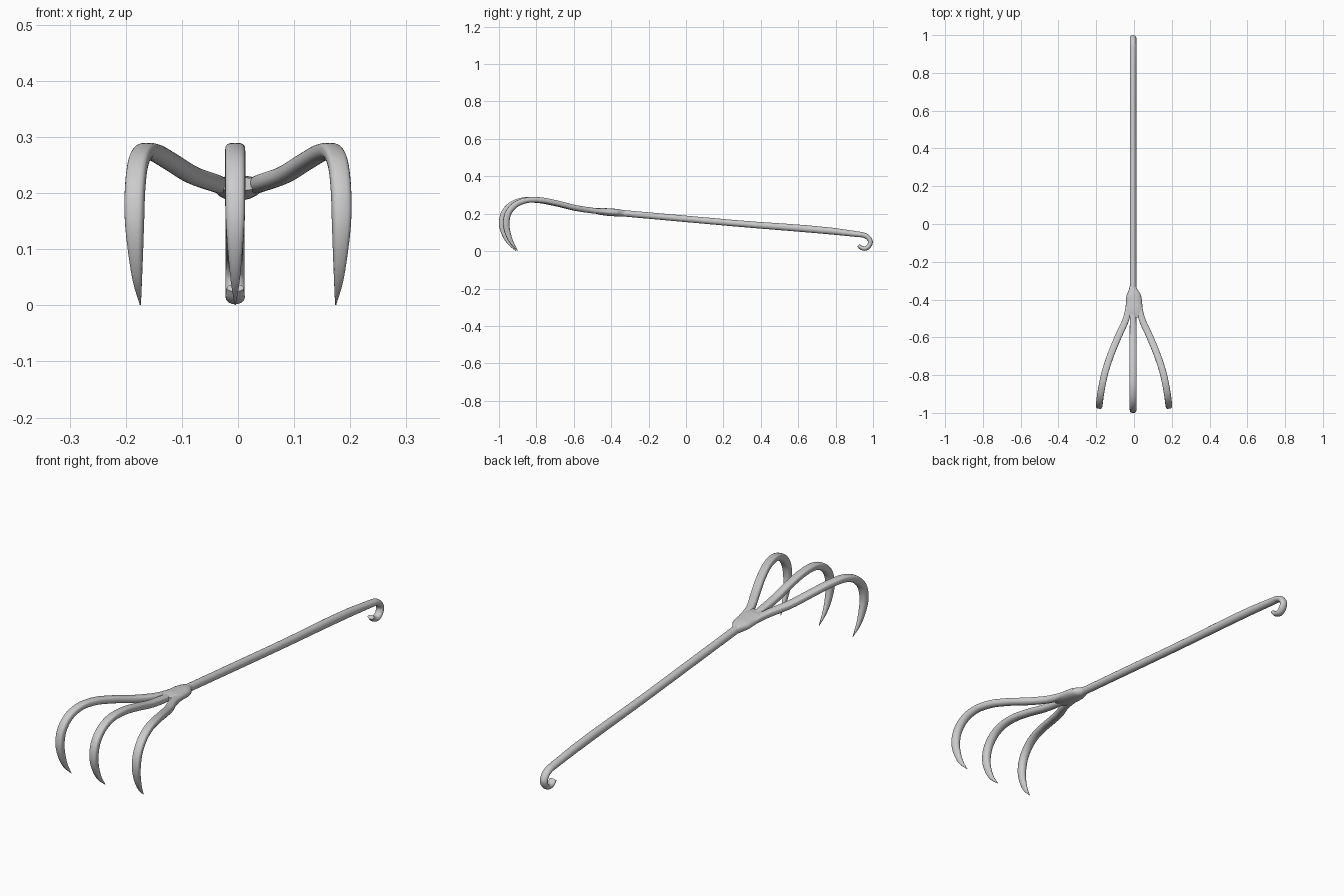
import bpy, bmesh, math
from mathutils import Vector

if "Cube" in bpy.data.objects:
    bpy.data.objects.remove(bpy.data.objects["Cube"])

SIDES = 20
CX = -0.005  # the handle and middle tine sit just off centre


def smooth_path(keys, steps):
    """Chord-weighted Hermite spline through (x, y, z, half_width, half_height)."""
    n = len(keys)
    d = [math.dist(keys[i][:3], keys[i + 1][:3]) for i in range(n - 1)]
    slope = [[(b - a) / d[i] for a, b in zip(keys[i], keys[i + 1])] for i in range(n - 1)]
    tan = [slope[0]]
    for i in range(1, n - 1):
        w = d[i] / (d[i - 1] + d[i])
        tan.append([p * w + q * (1 - w) for p, q in zip(slope[i - 1], slope[i])])
    tan.append(slope[-1])
    out = []
    for i in range(n - 1):
        for s in range(steps):
            t = s / steps
            h0, h1 = 2 * t**3 - 3 * t**2 + 1, 3 * t**2 - 2 * t**3
            g0, g1 = (t**3 - 2 * t**2 + t) * d[i], (t**3 - t**2) * d[i]
            out.append([h0 * a + h1 * b + g0 * m + g1 * k
                        for a, b, m, k in zip(keys[i], keys[i + 1], tan[i], tan[i + 1])])
    out.append(list(keys[-1]))
    return out


def sweep(name, keys, steps=5, back=None):
    """Sweep an oval; back squares off the outer half of the section per key fraction."""
    pts = smooth_path(keys, steps)
    pos = [Vector(p[:3]) for p in pts]
    bm = bmesh.new()
    rings = []
    side = Vector((1, 0, 0))
    for i, p in enumerate(pts):
        tan = (pos[min(i + 1, len(pos) - 1)] - pos[max(i - 1, 0)]).normalized()
        side = (side - tan * side.dot(tan)).normalized()
        up = side.cross(tan)
        rw, rh = max(p[3], 0.0008), max(p[4], 0.0008)
        ring = []
        for k in range(SIDES):
            a = 2 * math.pi * k / SIDES
            c, s = math.cos(a), math.sin(a)
            if back and s < 0:
                c = math.copysign(abs(c) ** back, c)
                s = -abs(s) ** back
            ring.append(bm.verts.new(pos[i] + side * rw * c + up * rh * s))
        rings.append(ring)
    for r0, r1 in zip(rings, rings[1:]):
        for k in range(SIDES):
            j = (k + 1) % SIDES
            bm.faces.new((r0[k], r0[j], r1[j], r1[k]))
    bm.faces.new(rings[0])
    bm.faces.new(rings[-1])
    bmesh.ops.recalc_face_normals(bm, faces=bm.faces)
    me = bpy.data.meshes.new(name)
    bm.to_mesh(me)
    bm.free()
    ob = bpy.data.objects.new(name, me)
    bpy.context.collection.objects.link(ob)
    bpy.ops.object.select_all(action='DESELECT')
    ob.select_set(True)
    bpy.context.view_layer.objects.active = ob
    bpy.ops.object.shade_smooth_by_angle(angle=math.radians(50))
    return ob


# Shared claw profile: y, z, half width, half height
claw = [(-0.37, 0.206, .014, .010), (-0.50, 0.217, .017, .015), (-0.60, 0.232, .018, .015),
        (-0.70, 0.256, .018, .015), (-0.80, 0.273, .018, .015), (-0.87, 0.272, .018, .015),
        (-0.93, 0.250, .018, .016), (-0.97, 0.207, .018, .017), (-0.983, 0.150, .017, .017),
        (-0.972, 0.095, .013, .015), (-0.947, 0.045, .008, .010), (-0.908, 0.001, .001, .001)]

# Middle tine, with a flattened outer face
sweep("middle_tine", [(CX, *c) for c in claw], back=0.6)

# Outer tines, mirrored: sideways spread and how far they fall short of the middle one
spread = [0.020, 0.041, 0.083, 0.122, 0.153, 0.168, 0.178, 0.183, 0.184, 0.182, 0.179, 0.174]
short = [0, 0, .005, .010, .016, .019, .021, .022, .022, .020, .016, .009]
for label, s in (("left", -1), ("right", 1)):
    sweep(label + "_tine",
          [(s * x, y + dy, z, w, h) for x, dy, (y, z, w, h) in zip(spread, short, claw)],
          back=0.6)

# Flattened web joining the tines to the handle
sweep("tine_socket", [(CX, -0.325, 0.202, .015, .014), (CX, -0.345, 0.203, .022, .018),
                      (CX / 2, -0.375, 0.206, .037, .020), (0, -0.42, 0.209, .043, .020),
                      (0, -0.46, 0.213, .046, .018), (0, -0.495, 0.216, .040, .012)], back=0.8)

# Straight handle with a curled hook at the end
sweep("handle_hook", [(CX, -0.42, 0.210, .017, .017), (CX, 0.25, 0.150, .017, .017),
                      (CX, 0.92, 0.090, .017, .015), (CX, 0.948, 0.086, .017, .014),
                      (CX, 0.973, 0.073, .017, .013), (CX, 0.986, 0.050, .017, .013),
                      (CX, 0.979, 0.028, .017, .012), (CX, 0.957, 0.014, .017, .012),
                      (CX, 0.937, 0.018, .017, .011), (CX, 0.922, 0.031, .015, .009)])
